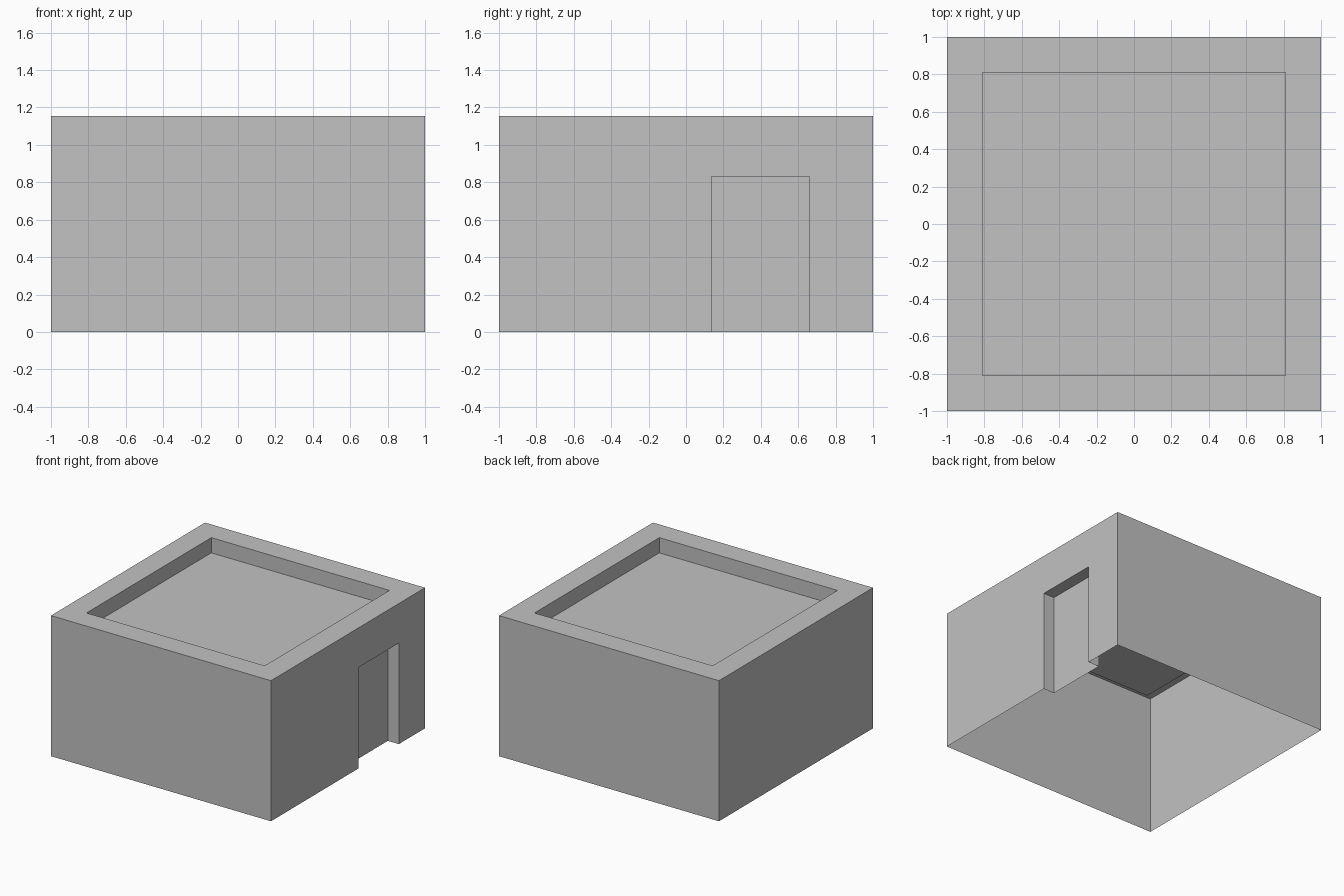
import bpy, bmesh
from mathutils import Vector

cube = bpy.data.objects.get("Cube")
if cube:
    bpy.data.objects.remove(cube, do_unlink=True)

HEIGHT = 1.155
RIM = 0.19            # parapet width
ROOF_DROP = 0.125     # roof depth below the parapet
DOOR_Y = (0.135, 0.66)
DOOR_TOP = 0.83
DOOR_DEPTH = 0.1


def facing(bm, direction):
    """Largest face whose normal points along direction."""
    bm.normal_update()
    faces = [f for f in bm.faces if f.normal.dot(Vector(direction)) > 0.9]
    return max(faces, key=lambda f: f.calc_area())


def recess(bm, face, offset):
    """Sink a face by offset, walling its sides but leaving open edges open."""
    outer = list(face.verts)
    walled = [not loop.edge.is_boundary for loop in face.loops]
    inner = [bm.verts.new(v.co + Vector(offset)) for v in outer]
    for i, has_wall in enumerate(walled):
        j = (i + 1) % len(outer)
        if has_wall:
            bm.faces.new((outer[i], outer[j], inner[j], inner[i]))
    bm.faces.new(inner)
    bmesh.ops.delete(bm, geom=[face], context='FACES')


def cut(bm, face, point, normal):
    """Split one face with a plane."""
    bmesh.ops.bisect_plane(bm, geom=[face, *face.edges, *face.verts],
                           plane_co=point, plane_no=normal)


def face_at(bm, y, z):
    """The +x wall face around a point."""
    bm.normal_update()
    for f in bm.faces:
        if f.normal.x > 0.9:
            ys = [v.co.y for v in f.verts]
            zs = [v.co.z for v in f.verts]
            if min(ys) < y < max(ys) and min(zs) < z < max(zs):
                return f


# Open-bottomed wall shell
bm = bmesh.new()
bmesh.ops.create_cube(bm, size=2)
for v in bm.verts:
    v.co.z = HEIGHT if v.co.z > 0 else 0
bmesh.ops.delete(bm, geom=[facing(bm, (0, 0, -1))], context='FACES_ONLY')

# Parapet and sunken roof
roof = facing(bm, (0, 0, 1))
bmesh.ops.inset_region(bm, faces=[roof], thickness=RIM, use_even_offset=True)
recess(bm, facing(bm, (0, 0, 1)), (0, 0, -ROOF_DROP))

# Doorway niche in the +x wall
mid_y, mid_z = sum(DOOR_Y) / 2, DOOR_TOP / 2
for y in DOOR_Y:
    cut(bm, face_at(bm, mid_y, mid_z), (1, y, 0), (0, 1, 0))
cut(bm, face_at(bm, mid_y, mid_z), (1, 0, DOOR_TOP), (0, 0, 1))
recess(bm, face_at(bm, mid_y, mid_z), (-DOOR_DEPTH, 0, 0))

mesh = bpy.data.meshes.new("building_shell")
bm.to_mesh(mesh)
bm.free()
building = bpy.data.objects.new("building_shell", mesh)
bpy.context.collection.objects.link(building)

# Plain plaster colour
grey = (0.54, 0.54, 0.54, 1)
plaster = bpy.data.materials.new("grey_plaster")
plaster.use_nodes = True
plaster.diffuse_color = grey
plaster.node_tree.nodes["Principled BSDF"].inputs["Base Color"].default_value = grey
mesh.materials.append(plaster)
